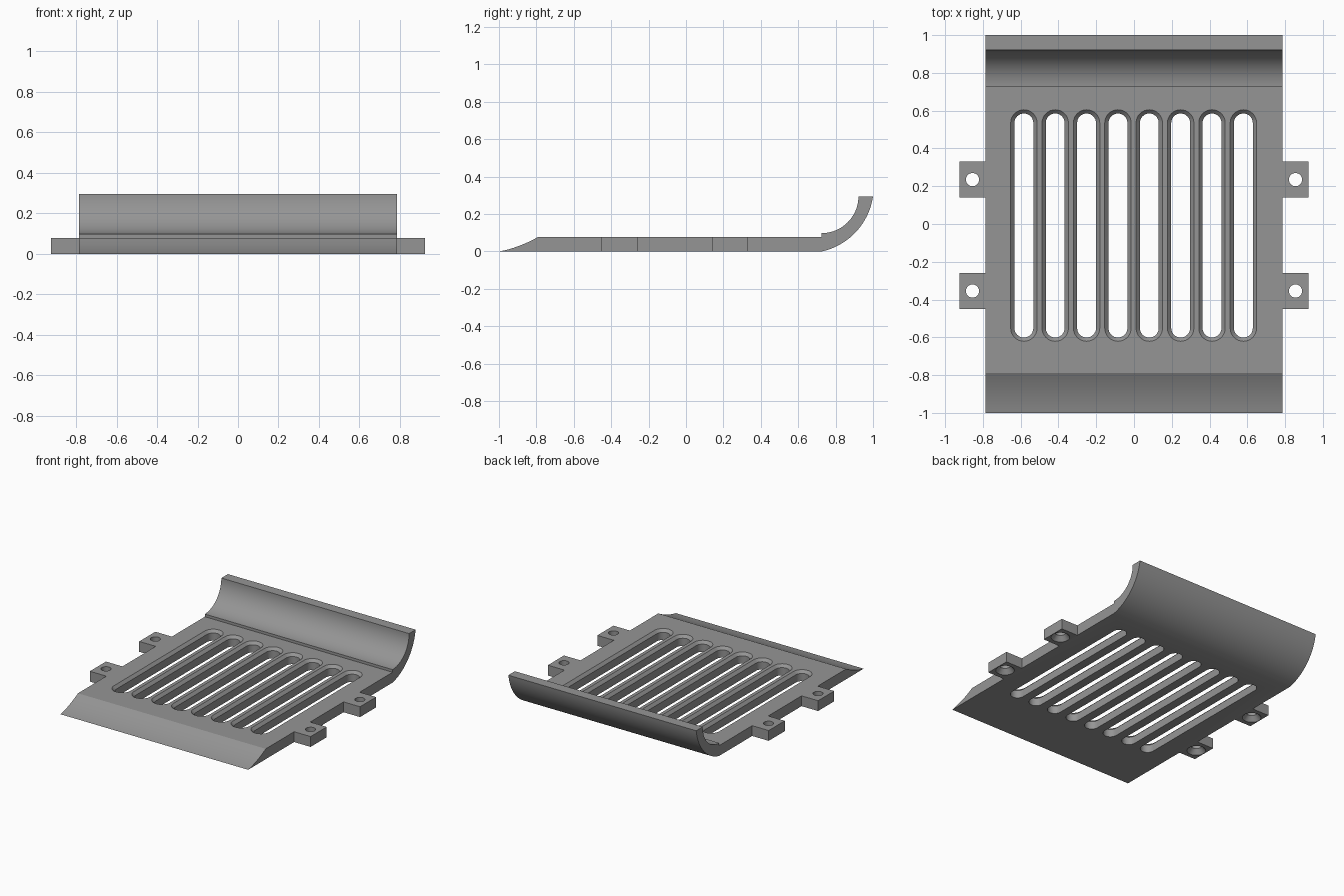
import bpy, bmesh, math
from mathutils import Vector

if "Cube" in bpy.data.objects:
    bpy.data.objects.remove(bpy.data.objects["Cube"])

T = 0.078            # plate thickness
HALF = 0.785         # half width of the plate

grey = bpy.data.materials.new("plain grey")
grey.diffuse_color = (0.30, 0.30, 0.30, 1)
grey.use_nodes = True
grey.node_tree.nodes["Principled BSDF"].inputs["Base Color"].default_value = grey.diffuse_color


def make_object(name, bm):
    bmesh.ops.recalc_face_normals(bm, faces=bm.faces)
    mesh = bpy.data.meshes.new(name)
    bm.to_mesh(mesh)
    bm.free()
    mesh.materials.append(grey)
    obj = bpy.data.objects.new(name, mesh)
    bpy.context.collection.objects.link(obj)
    return obj


def loft(bm, rings):
    """Closed solid through a stack of matching rings."""
    rows = [[bm.verts.new(p) for p in ring] for ring in rings]
    n = len(rows[0])
    for a, b in zip(rows, rows[1:]):
        for i in range(n):
            j = (i + 1) % n
            bm.faces.new((a[i], a[j], b[j], b[i]))
    bm.faces.new(rows[0][::-1])
    bm.faces.new(rows[-1])


def slot_ring(cx, cy, r, half_len, z, n=16):
    """Stadium outline; half_len = 0 gives a circle."""
    pts = []
    for sign in (1, -1):
        for i in range(n + 1 if half_len else n):
            a = math.pi * i / n + (0 if sign > 0 else math.pi)
            pts.append((cx + r * math.cos(a), cy + sign * half_len + r * math.sin(a), z))
    return pts


def cut(obj, cutter):
    mod = obj.modifiers.new("cut", 'BOOLEAN')
    mod.operation, mod.solver, mod.object = 'DIFFERENCE', 'EXACT', cutter
    bpy.context.view_layer.objects.active = obj
    bpy.ops.object.modifier_apply(modifier=mod.name)
    bpy.data.objects.remove(cutter)


def smooth(obj):
    bpy.ops.object.select_all(action='DESELECT')
    obj.select_set(True)
    bpy.context.view_layer.objects.active = obj
    bpy.ops.object.shade_smooth_by_angle(angle=math.radians(25))


# plate side profile (y, z): underside, outer lip curve, inner lip curve, ramp
profile = [(-1.0, 0.0)]
a, b, sag, steps = Vector((0.725, 0.0)), Vector((1.0, 0.295)), 0.063, 20
chord = b - a
radius = chord.length ** 2 / (8 * sag) + sag / 2
out = Vector((chord.y, -chord.x)).normalized()
centre = (a + b) / 2 - out * (radius - sag)
spread = math.asin(chord.length / 2 / radius)
mid = math.atan2(out.y, out.x)
for i in range(steps + 1):
    t = mid - spread + 2 * spread * i / steps
    profile.append((centre.x + radius * math.cos(t), centre.y + radius * math.sin(t)))
for i in range(steps + 1):
    t = -math.pi / 2 * i / steps
    profile.append((0.725 + 0.197 * math.cos(t), 0.295 + 0.197 * math.sin(t)))
profile.append((0.725, T))
for i in range(9):
    s = i / 8
    profile.append((-0.79 - 0.21 * s, T * (1 - s) - 0.04 * s * (1 - s)))
profile.pop()        # last ramp point is the front edge again

bm = bmesh.new()
loft(bm, [[(x, y, z) for y, z in profile] for x in (-HALF, HALF)])
plate = make_object("grille_plate", bm)

# eight long slots with chamfered upper rims
bm = bmesh.new()
for i in range(8):
    x = -0.583 + i * 0.166
    rims = ((0.05, -0.05), (0.05, T - 0.02), (0.07, T), (0.07, T + 0.05))
    loft(bm, [slot_ring(x, -0.008, r, 0.543, z) for r, z in rims])
cut(plate, make_object("slot_cutter", bm))
smooth(plate)

# four mounting tabs with screw holes countersunk from below
for side, sx in (("left", -1), ("right", 1)):
    for place, cy in (("back", 0.235), ("front", -0.355)):
        bm = bmesh.new()
        corners = [(HALF * sx, cy - 0.096), (0.923 * sx, cy - 0.096),
                   (0.923 * sx, cy + 0.096), (HALF * sx, cy + 0.096)]
        loft(bm, [[(x, y, z) for x, y in corners] for z in (0, T)])
        tab = make_object(f"{side}_{place}_tab", bm)
        bm = bmesh.new()
        steps_rz = ((0.064, -0.03), (0.064, 0.0), (0.035, 0.035), (0.035, T + 0.03))
        loft(bm, [slot_ring(0.855 * sx, cy, r, 0, z) for r, z in steps_rz])
        cut(tab, make_object("hole_cutter", bm))
        smooth(tab)
